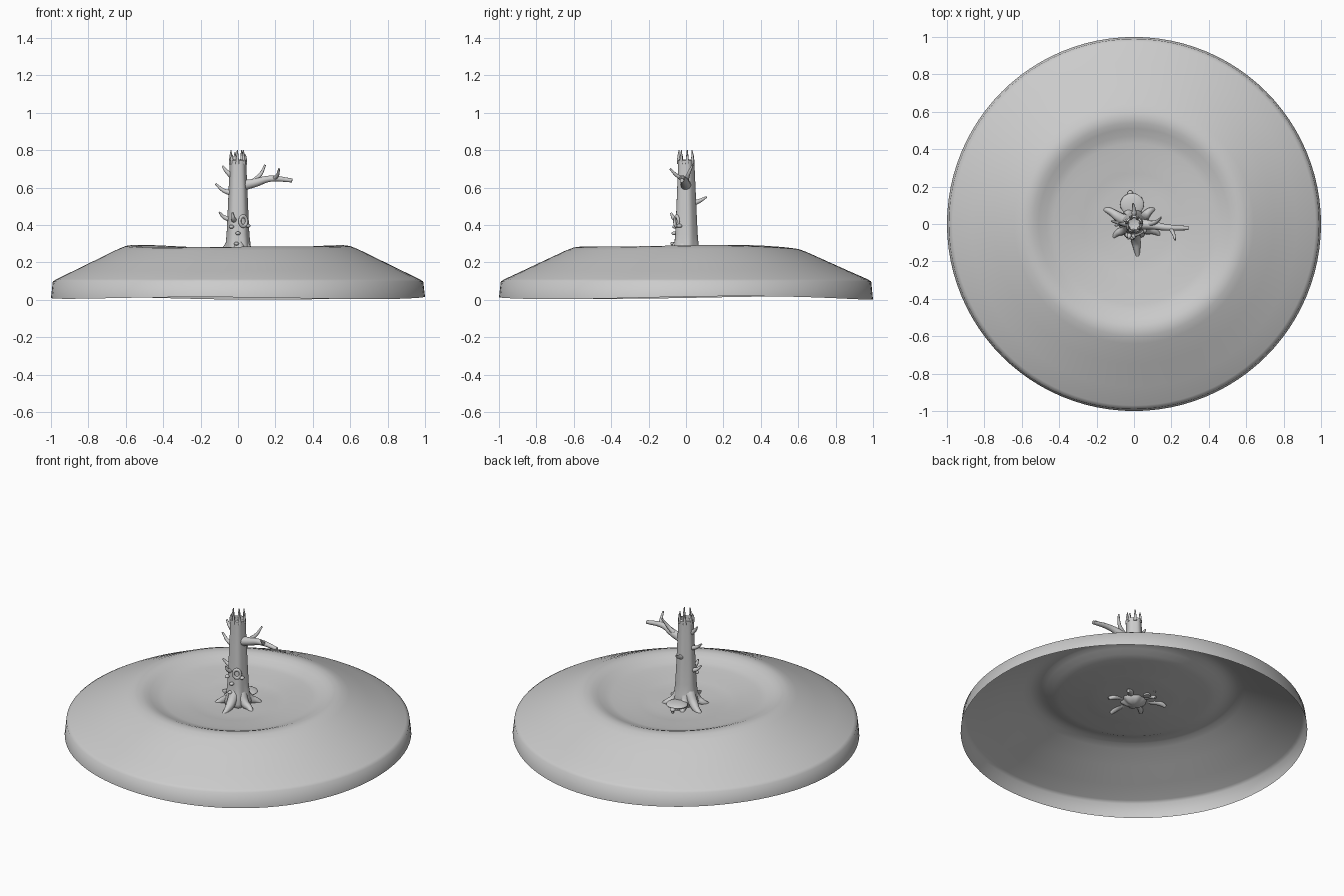
import bpy, bmesh, math
from mathutils import Vector

cube = bpy.data.objects.get("Cube")
if cube:
    bpy.data.objects.remove(cube, do_unlink=True)


def lathe(name, profile, sides, shape=None, crease=60):
    """Spin (radius, z) points about z; shape(r, z, angle, row) may bend each point."""
    bm = bmesh.new()
    rows = []
    for i, (r, z) in enumerate(profile):
        row = []
        for k in range(1 if r == 0 else sides):
            a = math.tau * k / sides
            rr, zz = shape(r, z, a, i) if shape else (r, z)
            row.append(bm.verts.new((rr * math.cos(a), rr * math.sin(a), zz)))
        rows.append(row)
    for lo, hi in zip(rows, rows[1:]):
        for k in range(sides):
            n = (k + 1) % sides
            loop = [lo[k % len(lo)], lo[n % len(lo)], hi[n % len(hi)], hi[k % len(hi)]]
            bm.faces.new(list(dict.fromkeys(loop)))
    bmesh.ops.recalc_face_normals(bm, faces=bm.faces)
    mesh = bpy.data.meshes.new(name)
    bm.to_mesh(mesh)
    bm.free()
    obj = bpy.data.objects.new(name, mesh)
    bpy.context.collection.objects.link(obj)
    smooth(obj, crease)
    return obj


def smooth(obj, angle):
    bpy.ops.object.select_all(action='DESELECT')
    obj.select_set(True)
    bpy.context.view_layer.objects.active = obj
    bpy.ops.object.shade_smooth_by_angle(angle=math.radians(angle))


def limb(name, points, start, end):
    """Tapered round tube through the points."""
    curve = bpy.data.curves.new(name, 'CURVE')
    curve.dimensions = '3D'
    curve.bevel_depth = 1
    curve.bevel_resolution = 3
    curve.resolution_u = 6
    curve.use_fill_caps = True
    spline = curve.splines.new('BEZIER')
    spline.bezier_points.add(len(points) - 1)
    for i, (bp, co) in enumerate(zip(spline.bezier_points, points)):
        bp.co = co
        bp.handle_left_type = bp.handle_right_type = 'AUTO'
        bp.radius = start + (end - start) * i / (len(points) - 1)
    obj = bpy.data.objects.new(name, curve)
    bpy.context.collection.objects.link(obj)
    bpy.ops.object.select_all(action='DESELECT')
    obj.select_set(True)
    bpy.context.view_layer.objects.active = obj
    bpy.ops.object.convert(target='MESH')
    smooth(bpy.context.object, 60)


def ball(name, location, scale):
    bpy.ops.mesh.primitive_uv_sphere_add(segments=20, ring_count=12, radius=1,
                                         location=location)
    obj = bpy.context.object
    obj.name = name
    obj.scale = scale
    smooth(obj, 60)


# Hollow mound: shallow bowl on top, straight slope, short skirt
def roll(r, z, a, i):
    rim = 0.006 * math.cos(2 * a + 0.3) + 0.004 * math.sin(3 * a)
    if r < 0.95:
        z += rim * min(1, r / 0.5) * min(1, (1 - r) / 0.4)
    elif z < 0.05:
        z += 0.007 * math.sin(3 * a + 0.5) + 0.003 * math.cos(2 * a)
    return r, z


mound_profile = [(0, 0.21), (0.1, 0.212), (0.2, 0.217), (0.27, 0.222), (0.31, 0.23),
                 (0.35, 0.232), (0.39, 0.24), (0.43, 0.243), (0.47, 0.253),
                 (0.51, 0.27), (0.54, 0.281), (0.57, 0.285), (0.6, 0.281),
                 (0.64, 0.266), (0.75, 0.214), (0.87, 0.157), (0.97, 0.11),
                 (0.99, 0.098), (1, 0.01)]
lathe("mound", mound_profile, 96, roll, 180)


# Hollow trunk with a flared, ribbed foot
def bark(r, z, a, i):
    flare = max(0, 0.3 - z) * 0.9
    return r * (1 + 0.04 * math.sin(5 * a) + flare * math.sin(6 * a + 1)), z


trunk_profile = [(0, 0.18), (0.04, 0.185), (0.072, 0.21), (0.077, 0.235), (0.067, 0.28),
                 (0.06, 0.35), (0.054, 0.48), (0.049, 0.6), (0.045, 0.69), (0.044, 0.745),
                 (0.034, 0.75), (0.031, 0.71), (0, 0.70)]
lathe("trunk", trunk_profile, 40, bark)

# Splinters round the broken top
for k, (angle, tip) in enumerate([(10, 0.78), (60, 0.80), (115, 0.79), (170, 0.80),
                                  (215, 0.775), (265, 0.80), (320, 0.80)]):
    a = math.radians(angle)
    d = Vector((math.cos(a), math.sin(a), 0))
    up = Vector((0, 0, 1))
    limb(f"splinter_{k + 1}", [d * 0.038 + up * 0.725, d * 0.04 + up * 0.76,
                               d * 0.037 + up * tip], 0.011, 0.003)

# Roots spread over the ground from the foot
for k, (x, y) in enumerate([(-0.17, 0.08), (-0.11, -0.07), (0.02, -0.18),
                            (0.14, -0.06), (0.11, 0.08), (-0.06, 0.12)]):
    limb(f"root_{k + 1}", [(x * 0.2, y * 0.2, 0.29), (x * 0.5, y * 0.5, 0.235),
                           (x * 0.78, y * 0.78 + 0.008, 0.218), (x, y, 0.203)],
         0.034, 0.01)

# Main branch and its twigs
limb("main_branch", [(0.02, 0, 0.61), (0.09, -0.005, 0.625), (0.17, -0.018, 0.647),
                     (0.29, -0.022, 0.638)], 0.03, 0.011)
limb("upper_twig", [(0.08, 0, 0.63), (0.12, 0.012, 0.67), (0.145, 0.035, 0.72)],
     0.015, 0.005)
limb("outer_twig", [(0.19, -0.015, 0.645), (0.21, -0.05, 0.665), (0.22, -0.085, 0.70)],
     0.013, 0.005)

# Short side branches
side_branches = {
    "high_stub": [(-0.03, 0, 0.66), (-0.06, 0, 0.685), (-0.083, 0.005, 0.715)],
    "middle_stub": [(-0.03, 0, 0.57), (-0.075, 0.005, 0.583), (-0.12, 0.015, 0.62)],
    "low_stub": [(-0.04, 0, 0.43), (-0.075, 0, 0.442), (-0.1, -0.01, 0.468)],
    "back_stub": [(0, 0.035, 0.515), (0, 0.075, 0.53), (-0.005, 0.11, 0.55)],
    "front_stub": [(-0.02, -0.04, 0.425), (-0.025, -0.065, 0.435), (-0.03, -0.08, 0.465)],
}
for name, path in side_branches.items():
    limb(name, path, 0.017, 0.005)

# Knot hole on the front
bpy.ops.mesh.primitive_torus_add(major_radius=0.021, minor_radius=0.008,
                                 major_segments=24, minor_segments=10,
                                 location=(0.028, -0.051, 0.42),
                                 rotation=(math.radians(90), 0, math.radians(28)))
bpy.context.object.name = "knot_ring"
bpy.context.object.scale.y = 1.25
smooth(bpy.context.object, 60)

# Small fungi on the bark
for k, (x, y, z) in enumerate([(0, -0.063, 0.355), (-0.008, -0.069, 0.3),
                               (0.054, -0.035, 0.395), (-0.035, -0.058, 0.39)]):
    ball(f"bark_fungus_{k + 1}", (x, y, z), (0.013, 0.015, 0.01))

# Flat toadstool behind the foot, with a small one beside it
ball("toadstool_cap", (-0.01, 0.105, 0.243), (0.064, 0.06, 0.016))
limb("toadstool_stem", [(-0.01, 0.105, 0.2), (-0.01, 0.105, 0.24)], 0.022, 0.02)
ball("small_toadstool_cap", (-0.02, 0.163, 0.233), (0.016, 0.016, 0.012))
limb("small_toadstool_stem", [(-0.02, 0.163, 0.208), (-0.02, 0.163, 0.232)], 0.007, 0.006)
